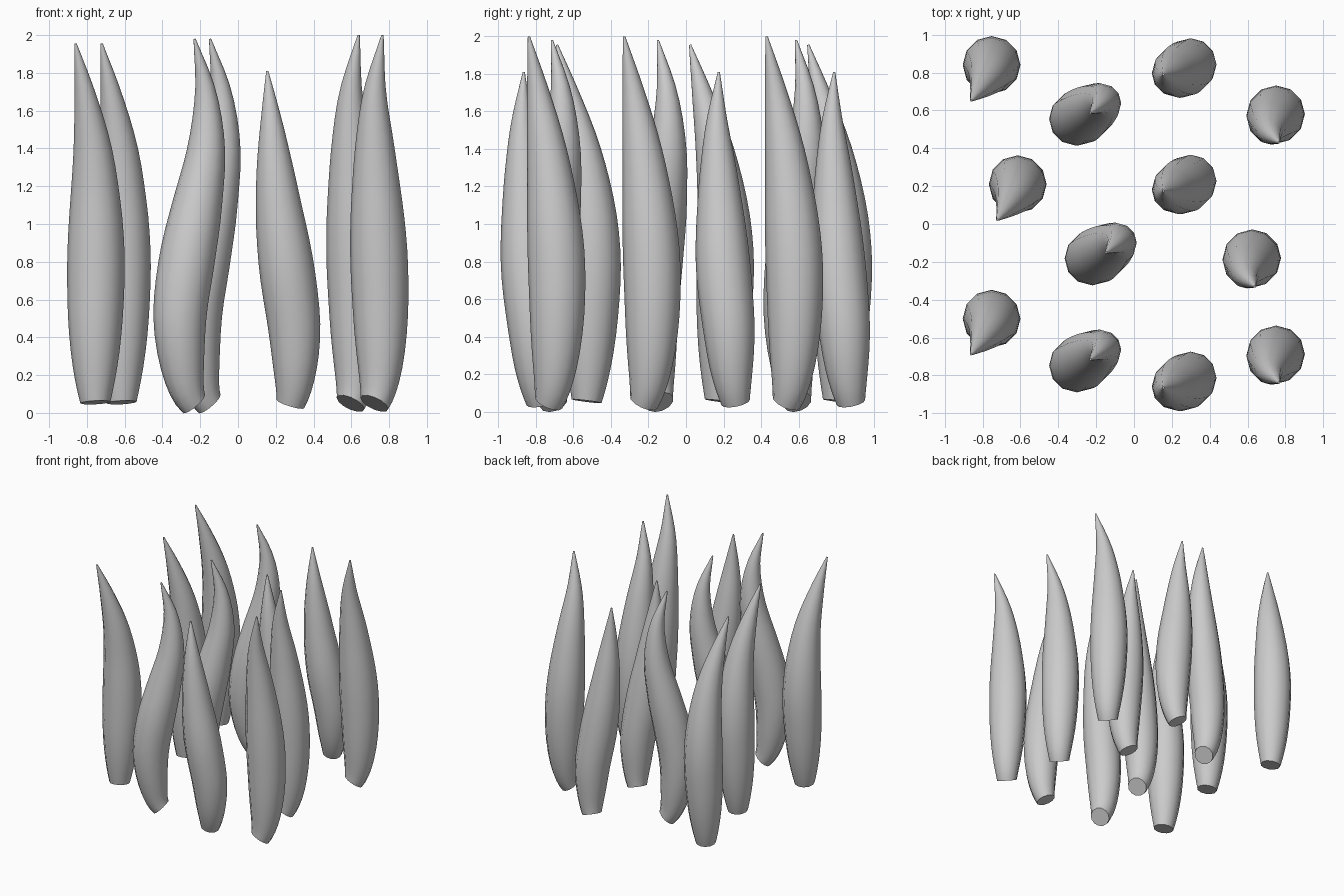
import bpy, bmesh, math
from mathutils import Vector

if "Cube" in bpy.data.objects:
    bpy.data.objects.remove(bpy.data.objects["Cube"])

SIDES, RINGS = 12, 24
# blade radius at even steps from base to tip
RADII = [.08, .118, .14, .15, .152, .143, .125, .103, .075, .042, .006]

# centre line of each blade type, thickness, and (x, y) shifts of its copies
BLADES = {
    "left_blade": ([(-.755, .81, .055), (-.757, .82, .2), (-.755, .832, .5), (-.752, .84, .8),
                    (-.755, .825, 1.1), (-.77, .782, 1.4), (-.812, .715, 1.7), (-.86, .652, 1.955)],
                   1.0, [(0, 0), (.138, -.63), (0, -1.34)]),
    "wavy_blade": ([(-.235, .595, .05), (-.288, .57, .2), (-.308, .555, .5), (-.272, .572, .8),
                    (-.216, .61, 1.1), (-.168, .64, 1.4), (-.172, .635, 1.7), (-.23, .587, 1.98)],
                   .97, [(0, 0), (.082, -.737), (0, -1.302)]),
    "short_blade": ([(.278, .88, .048), (.3, .86, .2), (.298, .843, .45), (.26, .815, .75),
                     (.22, .798, 1.05), (.195, .787, 1.3), (.176, .78, 1.55), (.155, .79, 1.81)],
                    .96, [(0, 0), (0, -.615), (0, -1.655)]),
    "right_blade": ([(.722, .535, .05), (.75, .565, .2), (.755, .58, .5), (.747, .577, .8),
                     (.735, .557, 1.1), (.724, .525, 1.4), (.724, .48, 1.7), (.765, .43, 2.0)],
                    1.0, [(0, 0), (-.126, -.76), (0, -1.268)]),
}


def spline(pts, u):
    """Catmull-Rom point at u in 0..1, works for vectors and numbers."""
    ext = [3 * pts[0] - 3 * pts[1] + pts[2]] + pts + [2 * pts[-1] - pts[-2]]
    f = u * (len(pts) - 1)
    i = min(max(int(f), 0), len(pts) - 2)
    t = f - i
    a, b, c, d = ext[i:i + 4]
    return (2 * b + (c - a) * t + (2 * a - 5 * b + 4 * c - d) * t * t
            + (3 * b - a - 3 * c + d) * t ** 3) * .5


def blade_mesh(name, path, thick):
    pts = [Vector(p) for p in path]
    z0, z1 = pts[0].z, pts[-1].z
    bm = bmesh.new()
    prev = first = None
    for k in range(RINGS + 1):
        u = k / RINGS
        c = spline(pts, u)
        tan = (spline(pts, min(u + .01, 1)) - spline(pts, max(u - .01, 0))).normalized()
        side = (Vector((1, 0, 0)) - tan * tan.x).normalized()
        back = tan.cross(side)
        r = thick * spline(RADII, min(max((c.z - z0) / (z1 - z0), 0), 1))
        ring = []
        for j in range(SIDES):
            a = 2 * math.pi * j / SIDES
            ring.append(bm.verts.new(c + r * (math.cos(a) * side + math.sin(a) * back)))
        if prev:
            for j in range(SIDES):
                n = (j + 1) % SIDES
                bm.faces.new((prev[j], prev[n], ring[n], ring[j]))
        else:
            first = ring
        prev = ring
    # flat base and tiny tip
    bm.faces.new(first[::-1])
    bm.faces.new(prev)
    me = bpy.data.meshes.new(name)
    bm.to_mesh(me)
    bm.free()
    return me


for name, (path, thick, shifts) in BLADES.items():
    for n, (dx, dy) in enumerate(shifts):
        me = blade_mesh(name, [(x + dx, y + dy, z) for x, y, z in path], thick)
        ob = bpy.data.objects.new(f"{name}_{n + 1}", me)
        bpy.context.collection.objects.link(ob)
        bpy.ops.object.select_all(action='DESELECT')
        ob.select_set(True)
        bpy.context.view_layer.objects.active = ob
        bpy.ops.object.shade_smooth_by_angle(angle=math.radians(40))
